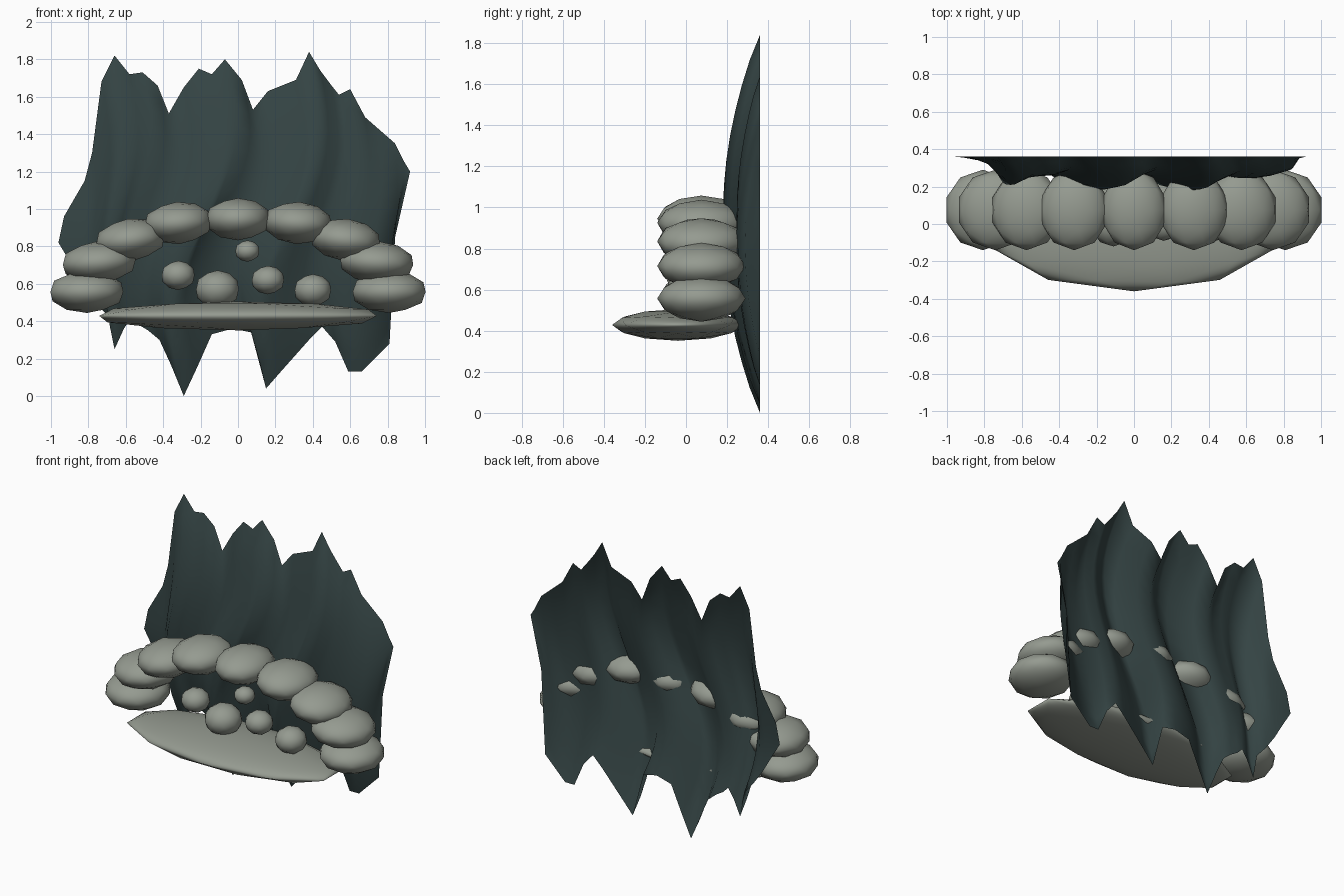
import bpy, bmesh, math

cube = bpy.data.objects.get("Cube")
if cube:
    bpy.data.objects.remove(cube, do_unlink=True)


def make_material(name, rgb):
    mat = bpy.data.materials.new(name)
    mat.use_nodes = True
    colour = (*rgb, 1.0)
    mat.diffuse_color = colour
    bsdf = next(n for n in mat.node_tree.nodes if n.type == 'BSDF_PRINCIPLED')
    bsdf.inputs["Base Color"].default_value = colour
    bsdf.inputs["Roughness"].default_value = 0.9
    return mat


STONE = make_material("pale grey stone", (0.30, 0.325, 0.28))
ROCK = make_material("dark green grey rock", (0.035, 0.058, 0.058))


def finish(name, bm, mat):
    """Turn a bmesh into a smooth shaded object with one material."""
    mesh = bpy.data.meshes.new(name)
    bm.to_mesh(mesh)
    bm.free()
    mesh.materials.append(mat)
    for poly in mesh.polygons:
        poly.use_smooth = True
    obj = bpy.data.objects.new(name, mesh)
    bpy.context.scene.collection.objects.link(obj)
    return obj


def boulder(name, centre, radii, tilt=0):
    """A squashed low-poly ball, tilted about the front-back axis."""
    bm = bmesh.new()
    bmesh.ops.create_icosphere(bm, subdivisions=2, radius=1)
    obj = finish(name, bm, STONE)
    obj.location = centre
    obj.scale = radii
    obj.rotation_euler.y = math.radians(tilt)
    return obj


# Arch of overlapping stones, mirrored left and right of the keystone
boulder("arch_keystone", (0, .075, .945), (.178, .215, .113))
arch_stones = [
    # x, z, half width, tilt
    (.32, .925, .188, 4),
    (.575, .835, .193, 7),
    (.742, .715, .205, 4),
    (.808, .557, .205, 0),
]
for number, (x, z, width, tilt) in enumerate(arch_stones, start=1):
    for side, sign in (("left", 1), ("right", -1)):
        boulder(f"arch_stone_{side}_{number}", (sign * x, .075, z),
                (width, .215, .113), sign * tilt)

# Broad flat hearth slab under the arch
boulder("hearth_slab", (0, -.04, .428), (.78, .32, .077))

# Small round stones resting inside the arch
pebbles = [
    # x, z, radius
    (-.32, .645, .092),
    (-.11, .57, .12),
    (.05, .775, .067),
    (.16, .62, .09),
    (.4, .565, .102),
]
for number, (x, z, radius) in enumerate(pebbles, start=1):
    boulder(f"pebble_{number}", (x, 0, z), (radius, radius, radius * .85))

# Ragged rock sheet: each column runs from a top edge point to a bottom one
columns = [
    # top x, top z, bottom x, bottom z
    (-.96, .82, -.96, .82),
    (-.93, .96, -.9, .72),
    (-.82, 1.15, -.83, .6),
    (-.78, 1.3, -.76, .5),
    (-.73, 1.68, -.69, .42),
    (-.66, 1.82, -.66, .25),
    (-.58, 1.72, -.61, .36),
    (-.51, 1.73, -.57, .42),
    (-.43, 1.66, -.53, .38),
    (-.37, 1.51, -.48, .35),
    (-.29, 1.65, -.42, .3),
    (-.21, 1.75, -.36, .17),
    (-.14, 1.72, -.29, 0),
    (-.07, 1.8, -.22, .15),
    (.02, 1.69, -.14, .33),
    (.08, 1.53, -.03, .36),
    (.16, 1.63, .07, .34),
    (.31, 1.69, .15, .04),
    (.38, 1.84, .22, .12),
    (.44, 1.74, .3, .21),
    (.5, 1.66, .38, .3),
    (.54, 1.61, .45, .37),
    (.6, 1.64, .52, .29),
    (.68, 1.49, .59, .13),
    (.76, 1.42, .66, .13),
    (.84, 1.35, .81, .28),
    (.89, 1.25, .84, .85),
    (.92, 1.2, .92, 1.2),
]
BACK = .36
ROWS = 14


def sheet_point(column, t):
    """Point on the sheet; taller columns bulge further forward as folds."""
    top_x, top_z, low_x, low_z = column
    height = top_z - low_z
    arc = math.sin(math.pi * t) ** .85 if 0 < t < 1 else 0
    sway = .06 * height * (1 - top_x ** 2) * math.sin(math.tau * t)
    x = low_x + (top_x - low_x) * t - sway
    return (x, BACK - .064 * height ** 1.9 * arc, low_z + height * t)


bm = bmesh.new()
grid = [[bm.verts.new(sheet_point(column, row / ROWS))
         for row in range(ROWS + 1)] for column in columns]
for near, far in zip(grid, grid[1:]):
    for row in range(ROWS):
        bm.faces.new((near[row], far[row], far[row + 1], near[row + 1]))
bmesh.ops.remove_doubles(bm, verts=bm.verts, dist=.0005)
finish("rock_sheet", bm, ROCK)
